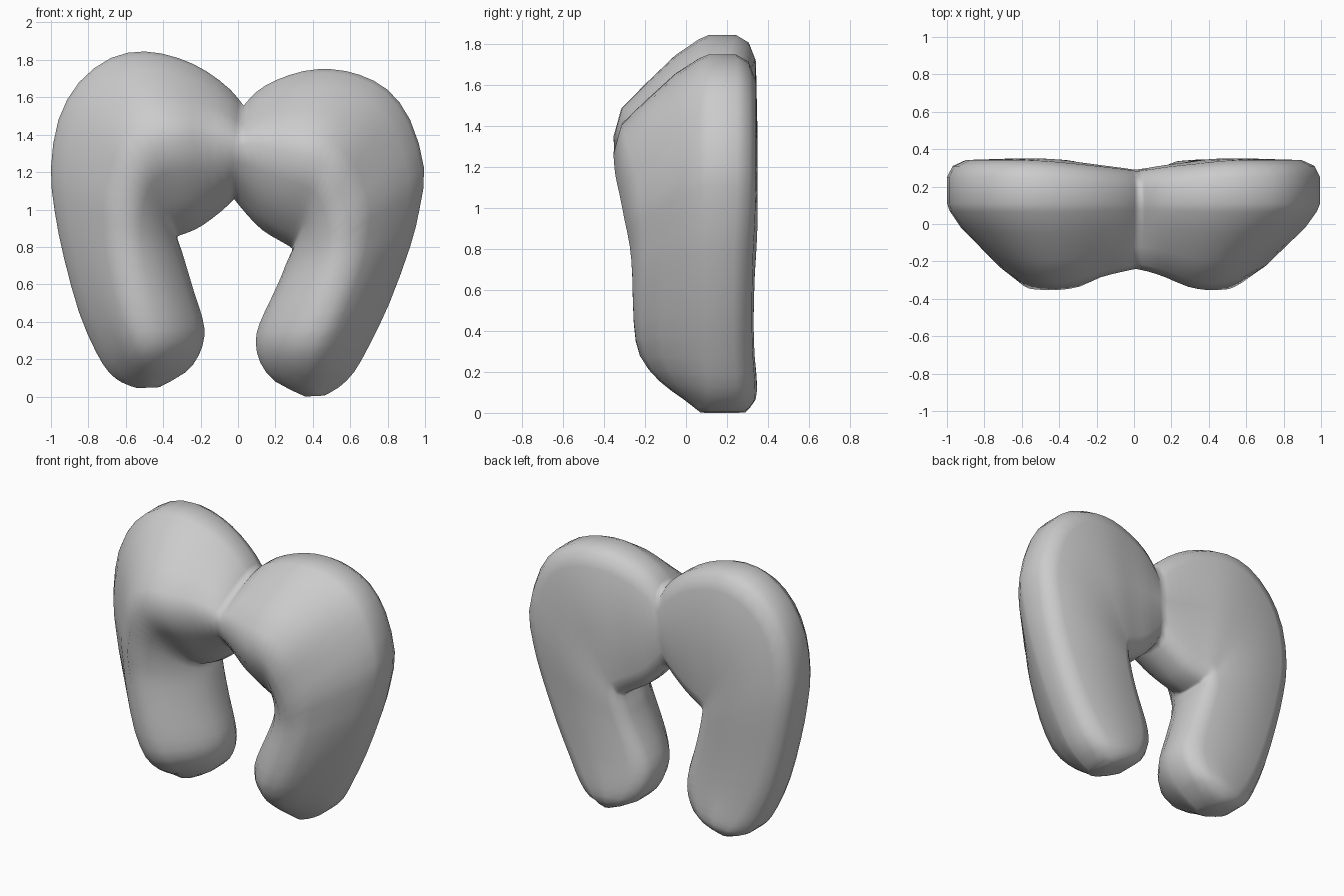
import bpy, bmesh
from mathutils import Vector

if "Cube" in bpy.data.objects:
    bpy.data.objects.remove(bpy.data.objects["Cube"])

grey = bpy.data.materials.new("plain grey")
grey.diffuse_color = (0.6, 0.6, 0.6, 1)
grey.use_nodes = True
grey.node_tree.nodes["Principled BSDF"].inputs["Base Color"].default_value = grey.diffuse_color

# Stations from the middle to a leg tip: outer x, z, inner x, z
LEFT = [(-.04, 1.64, -.09, .99), (-.17, 1.74, -.19, .915), (-.32, 1.81, -.26, .88),
        (-.5, 1.845, -.31, .862), (-.68, 1.81, -.322, .855), (-.85, 1.68, -.322, .84),
        (-.96, 1.48, -.312, .81), (-1, 1.22, -.30, .775), (-.98, .99, -.28, .71),
        (-.93, .74, -.235, .56), (-.85, .45, -.19, .42), (-.76, .24, -.18, .32),
        (-.69, .13, -.21, .22), (-.62, .075, -.28, .13), (-.54, .045, -.42, .05)]
RIGHT = [(.1, 1.63, .05, .97), (.2, 1.69, .13, .89), (.35, 1.74, .22, .835),
         (.5, 1.75, .28, .80), (.65, 1.72, .29, .785), (.8, 1.64, .284, .77),
         (.92, 1.48, .273, .745), (.995, 1.22, .255, .705), (.97, 1.0, .23, .64),
         (.92, .8, .18, .53), (.81, .5, .115, .39), (.7, .27, .095, .29),
         (.62, .13, .12, .18), (.54, .05, .2, .08), (.46, .005, .36, 0)]
MIDDLE = (.03, 1.555, -.02, 1.055, -.24, .29, .42, 0, 0)
# Front depth, back depth, ridge place, outer straightness, for both halves
FRONT = [-.255, -.285, -.335, -.353, -.352, -.345, -.325, -.3, -.275, -.262, -.255, -.225, -.13, -.01, .07]
BACK = [.3, .315, .33, .345, .35, .35, .35, .35, .345, .335, .33, .335, .345, .34, .29]
RIDGE = [.42, .45, .48, .5, .52, .55, .56, .54, .51, .47, .46, .48, .5, .5, .5]
OUTER_FLAT = [0, 0, 0, 0, .2, .5, .8, .8, .7, .5, .2, 0, 0, 0, 0]
# Inner straightness: the left hollow is deeper than the right one
LEFT_FLAT = [0, .1, .3, .45, .5, .5, .4, .2, 0, -.2, -.2, -.1, 0, 0, 0]
RIGHT_FLAT = [0, 0, .1, .2, .25, .25, .2, .1, 0, -.2, -.2, -.1, 0, 0, 0]
# Curves as (share of the way to the ridge, depth when full, depth when straight)
OUTER = [(0, 0, 0), (.04, .1, .1), (.2, .35, .31), (.48, .66, .56), (.73, .92, .79), (1, 1, 1)]
INNER = [(.68, .9, .7), (.36, .64, .42), (.14, .38, .24), (.03, .15, .1), (0, 0, 0)]


def section(ox, oz, ix, iz, front, back, ridge, outer_flat, inner_flat):
    """Closed cross-section: bulging front, flat back with round edges."""
    o, i = Vector((ox, 0, oz)), Vector((ix, 0, iz))
    edge = min(.12, .25 * (i - o).length) / (i - o).length
    y0 = .11

    def depth(full, straight, flat):
        return y0 + (front - y0) * (full + (straight - full) * flat)

    pts = [(u * ridge, depth(a, b, outer_flat)) for u, a, b in OUTER]
    pts += [(1 - u * (1 - ridge), depth(a, b, inner_flat)) for u, a, b in INNER]
    rim = [(0, back - .1), (.3, back - .04), (1, back - .008)]
    pts += [(1 - edge * e, y) for e, y in rim]
    pts += [(.5, back)]
    pts += [(edge * e, y) for e, y in reversed(rim)]
    return [o.lerp(i, t) + Vector((0, y, 0)) for t, y in pts]


def half(rows, inner_flat):
    """Sections of one half, with a smooth in-between after each station."""
    full = [MIDDLE] + [r + p for r, p in
                       zip(rows, zip(FRONT, BACK, RIDGE, OUTER_FLAT, inner_flat))]
    out = []
    for k in range(len(full) - 1):
        a, b = full[k], full[k + 1]
        before, after = full[max(k - 1, 0)], full[min(k + 2, len(full) - 1)]
        between = [(9 * (q + r) - p - s) / 16 for p, q, r, s in zip(before, a, b, after)]
        out += [section(*between), section(*b)]
    return out


# Body: one loft from the left tip, over the middle, to the right tip
rings = half(LEFT, LEFT_FLAT)[::-1] + [section(*MIDDLE)] + half(RIGHT, RIGHT_FLAT)
bm = bmesh.new()
loops = [[bm.verts.new(p) for p in ring] for ring in rings]
n = len(loops[0])
for a, b in zip(loops, loops[1:]):
    for j in range(n):
        k = (j + 1) % n
        bm.faces.new((a[j], a[k], b[k], b[j]))
bm.faces.new(loops[0])
bm.faces.new(loops[-1])
bmesh.ops.recalc_face_normals(bm, faces=bm.faces)
for f in bm.faces:
    f.smooth = True
mesh = bpy.data.meshes.new("two_lobed_body")
bm.to_mesh(mesh)
bm.free()
mesh.materials.append(grey)
body = bpy.data.objects.new("two_lobed_body", mesh)
bpy.context.collection.objects.link(body)
